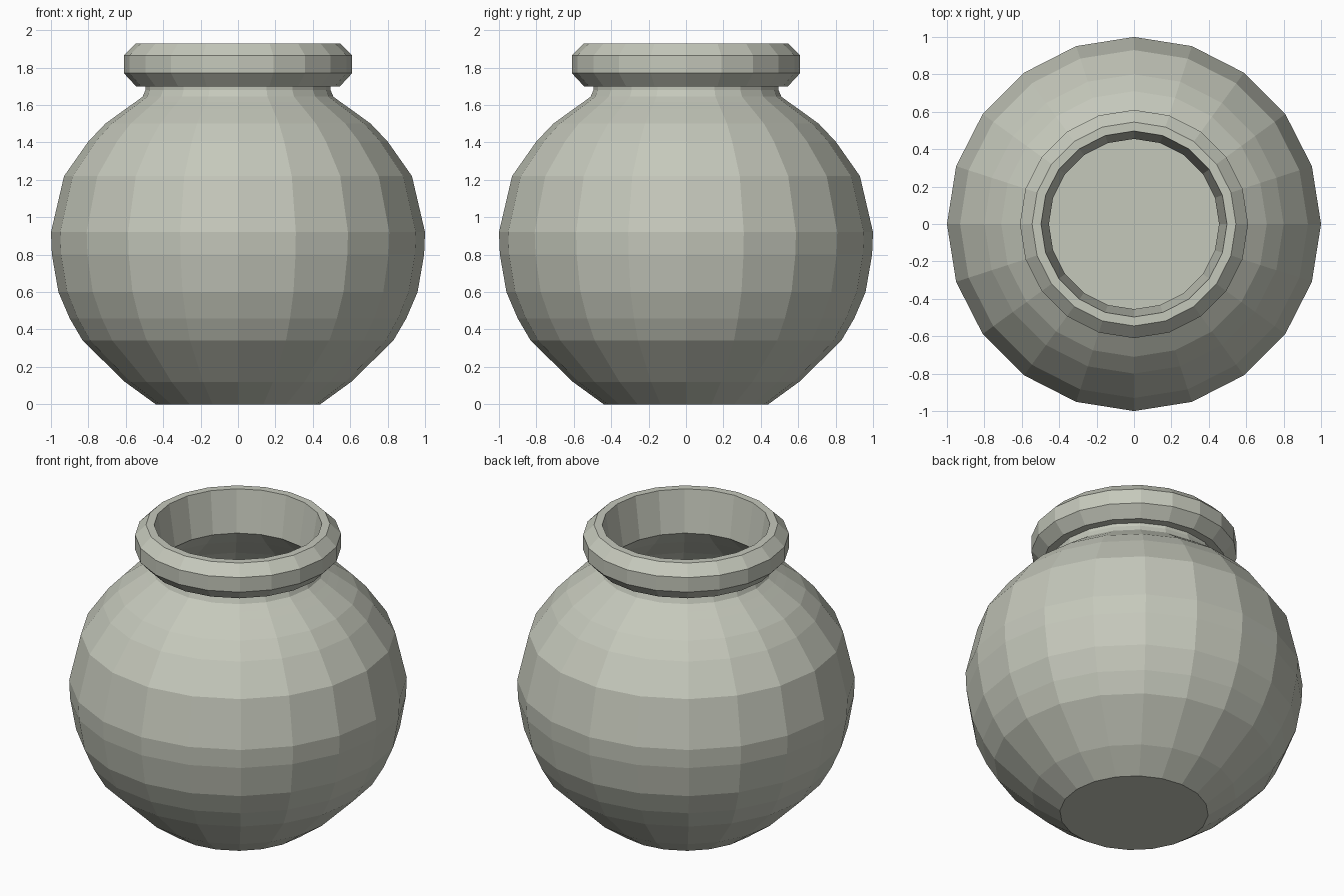
import bpy
import bmesh
from math import tau

SIDES = 20

cube = bpy.data.objects.get("Cube")
if cube:
    bpy.data.objects.remove(cube, do_unlink=True)

# Pale grey-green clay
clay = bpy.data.materials.new("pale_clay")
clay.use_nodes = True
colour = (0.56, 0.58, 0.50, 1)
clay.diffuse_color = colour
clay.node_tree.nodes["Principled BSDF"].inputs["Base Color"].default_value = colour


def lathe(name, profile):
    """Spin (radius, height) points around z into a flat-shaded faceted part."""
    bm = bmesh.new()
    verts = [bm.verts.new((r, 0, z)) for r, z in profile]
    edges = [bm.edges.new(pair) for pair in zip(verts, verts[1:])]
    bmesh.ops.spin(bm, geom=verts + edges, cent=(0, 0, 0), axis=(0, 0, 1),
                   angle=tau, steps=SIDES)
    bmesh.ops.remove_doubles(bm, verts=bm.verts, dist=0.0005)
    bmesh.ops.dissolve_degenerate(bm, edges=bm.edges, dist=0.0005)
    bmesh.ops.recalc_face_normals(bm, faces=bm.faces)
    # Merge each end fan into one flat disc
    for disc in ([f for f in bm.faces if len(f.verts) == 3 and f.normal.z < 0],
                 [f for f in bm.faces if len(f.verts) == 3 and f.normal.z > 0]):
        if disc:
            bmesh.ops.dissolve_faces(bm, faces=disc, use_verts=True)
    mesh = bpy.data.meshes.new(name)
    bm.to_mesh(mesh)
    bm.free()
    mesh.materials.append(clay)
    obj = bpy.data.objects.new(name, mesh)
    bpy.context.collection.objects.link(obj)
    return obj


# Round belly, base and neck outside
outside = [(0, 0), (0.44, 0), (0.605, 0.12), (0.83, 0.34), (0.90, 0.46),
           (0.96, 0.60), (0.995, 0.80), (1.0, 0.92), (0.93, 1.22),
           (0.80, 1.405), (0.71, 1.50), (0.60, 1.58), (0.55, 1.615),
           (0.51, 1.645), (0.495, 1.68), (0.495, 1.70)]
# Collar with bevelled edges, and the flat lip on top
collar = [(0.545, 1.70), (0.61, 1.77), (0.61, 1.865), (0.545, 1.93), (0.497, 1.93)]
# Hollow inside, from the mouth down to the floor
inside = [(0.455, 1.66), (0.57, 1.55), (0.76, 1.39), (0.89, 1.20),
          (0.955, 0.90), (0.92, 0.60), (0.79, 0.35), (0.56, 0.13),
          (0.46, 0.05), (0, 0.05)]

lathe("pot", outside + collar + inside)
